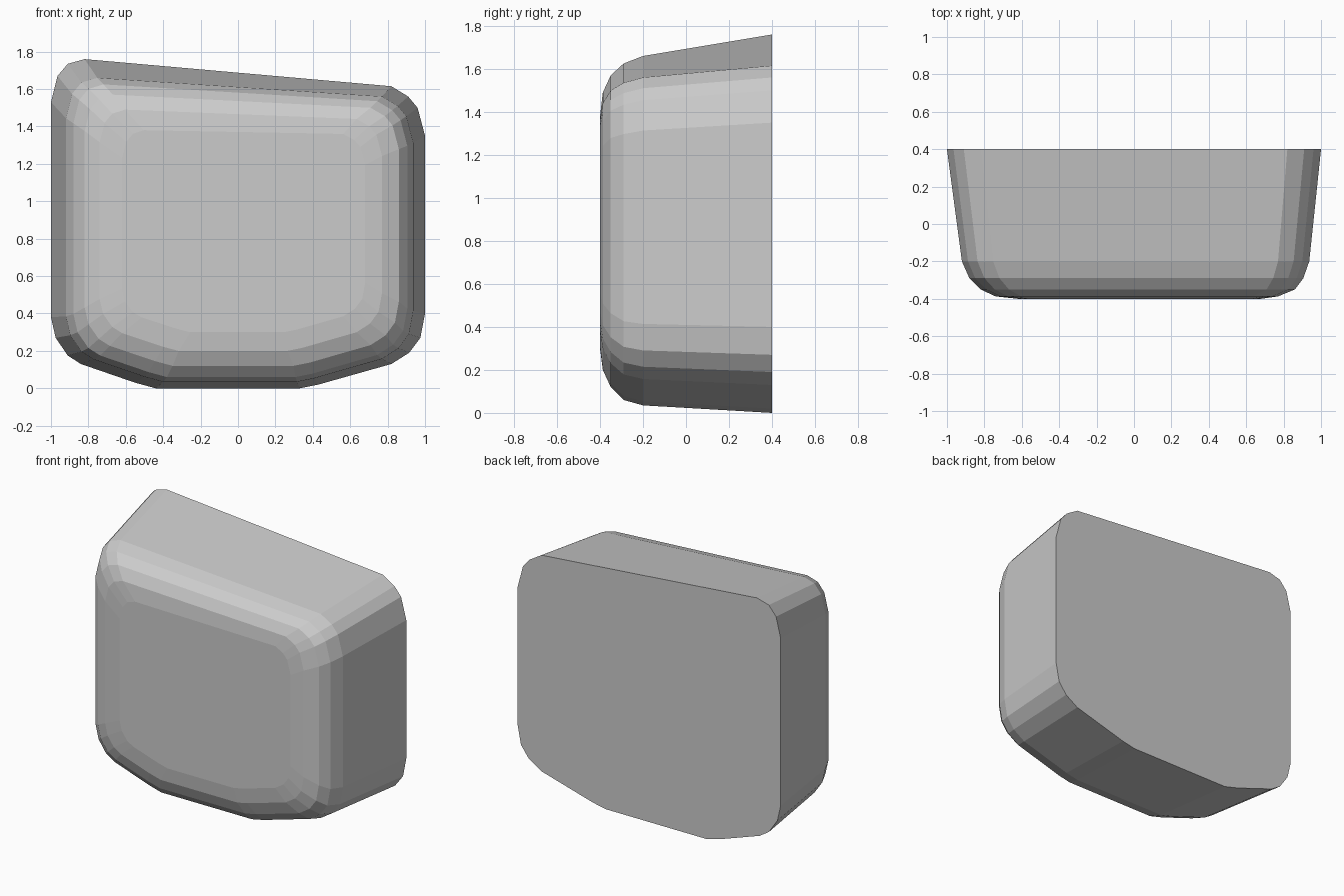
import bpy, bmesh

if "Cube" in bpy.data.objects:
    bpy.data.objects.remove(bpy.data.objects["Cube"])

# Outline of the flat back face (x, z)
outline = [(-0.82, 1.76), (-0.91, 1.735), (-0.965, 1.67), (-1, 1.53), (-1, 0.38),
           (-0.975, 0.27), (-0.91, 0.175), (-0.84, 0.13), (-0.55, 0.03), (-0.44, 0.0),
           (0.33, 0.0), (0.43, 0.02), (0.82, 0.13), (0.915, 0.19), (0.975, 0.27),
           (1, 0.4), (1, 1.35), (0.96, 1.50), (0.91, 1.56), (0.82, 1.615)]

# Sections back to front: y, left x, right x, top left z, top right z, bottom z
sections = [(0.4, -1, 1, 1.76, 1.615, 0.0),
            (-0.2, -0.92, 0.937, 1.66, 1.56, 0.035),
            (-0.29, -0.88, 0.905, 1.625, 1.535, 0.06),
            (-0.35, -0.82, 0.86, 1.57, 1.50, 0.12),
            (-0.387, -0.74, 0.77, 1.49, 1.44, 0.2),
            (-0.4, -0.62, 0.68, 1.38, 1.36, 0.3)]


def slope(x, left, right):
    return left + (right - left) * (x + 0.82) / 1.64


bm = bmesh.new()
rings = []
for y, xl, xr, tl, tr, zb in sections:
    ring = []
    for x, z in outline:
        f = z / slope(x, 1.76, 1.615)
        nx = xl + (xr - xl) * (x + 1) / 2
        ring.append(bm.verts.new((nx, y, zb + f * (slope(x, tl, tr) - zb))))
    rings.append(ring)

# Side bands and end caps
n = len(outline)
for a, b in zip(rings, rings[1:]):
    for i in range(n):
        j = (i + 1) % n
        bm.faces.new((a[i], a[j], b[j], b[i]))
bm.faces.new(rings[0])
bm.faces.new(rings[-1])
bmesh.ops.recalc_face_normals(bm, faces=bm.faces[:])

# Rounded shell body, flat shaded
mesh = bpy.data.meshes.new("rounded_block")
bm.to_mesh(mesh)
bm.free()
bpy.context.collection.objects.link(bpy.data.objects.new("rounded_block", mesh))
